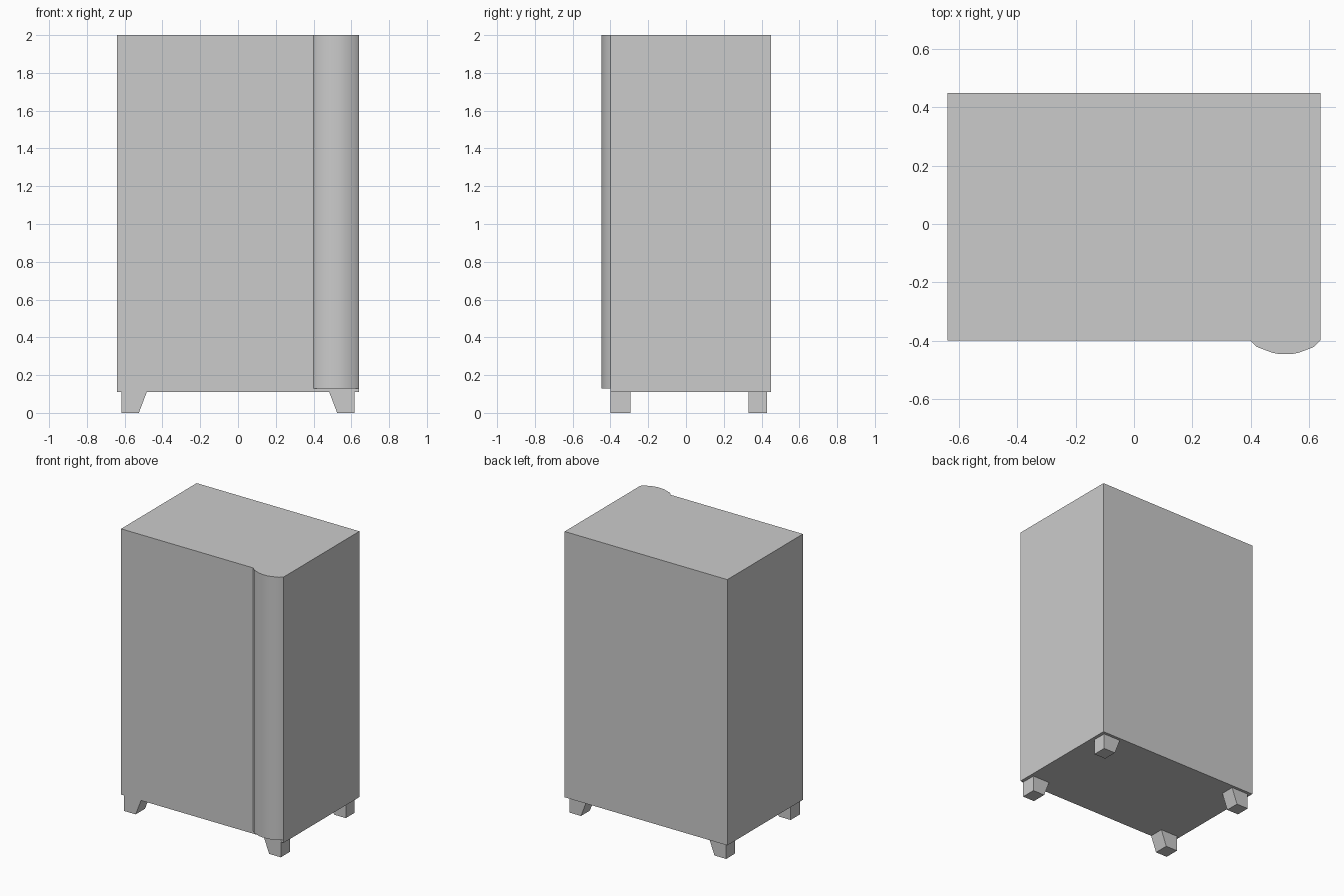
import bpy
import bmesh

if "Cube" in bpy.data.objects:
    bpy.data.objects.remove(bpy.data.objects["Cube"])


def prism(name, profile, axis, start, end, open_face=None):
    """Extrude a 2D profile along z (profile in x, y) or y (profile in x, z)."""
    def point(u, v, w):
        return (u, v, w) if axis == 'z' else (u, w, v)

    bm = bmesh.new()
    a = [bm.verts.new(point(u, v, start)) for u, v in profile]
    b = [bm.verts.new(point(u, v, end)) for u, v in profile]
    bm.faces.new(a)
    bm.faces.new(b)
    n = len(profile)
    sides = [bm.faces.new((a[i], a[(i + 1) % n], b[(i + 1) % n], b[i])) for i in range(n)]
    bmesh.ops.recalc_face_normals(bm, faces=bm.faces)
    if open_face is not None:
        bmesh.ops.delete(bm, geom=[sides[open_face]], context='FACES_ONLY')
    mesh = bpy.data.meshes.new(name)
    bm.to_mesh(mesh)
    bm.free()
    obj = bpy.data.objects.new(name, mesh)
    bpy.context.collection.objects.link(obj)
    return obj


# Main cabinet box
prism("cabinet_body", [(-0.64, -0.40), (0.64, -0.40), (0.64, 0.45), (-0.64, 0.45)],
      'z', 0.11, 2.0)

# Rounded vertical panel on the front right, open where it meets the body
arc = [(0.40, -0.40), (0.422, -0.422), (0.475, -0.442), (0.50, -0.447),
       (0.54, -0.447), (0.565, -0.442), (0.618, -0.422), (0.64, -0.40)]
panel = prism("curved_front_panel", arc, 'z', 0.13, 2.0, open_face=len(arc) - 1)
bpy.context.view_layer.objects.active = panel
panel.select_set(True)
bpy.ops.object.shade_smooth_by_angle(angle=0.6)

# Four feet, tapered on the inner side
for side, s in (("left", -1), ("right", 1)):
    for end, y0, y1 in (("front", -0.40, -0.295), ("back", 0.33, 0.43)):
        outline = [(s * 0.617, 0), (s * 0.525, 0), (s * 0.483, 0.11), (s * 0.617, 0.11)]
        prism(f"{end}_{side}_foot", outline, 'y', y0, y1)
